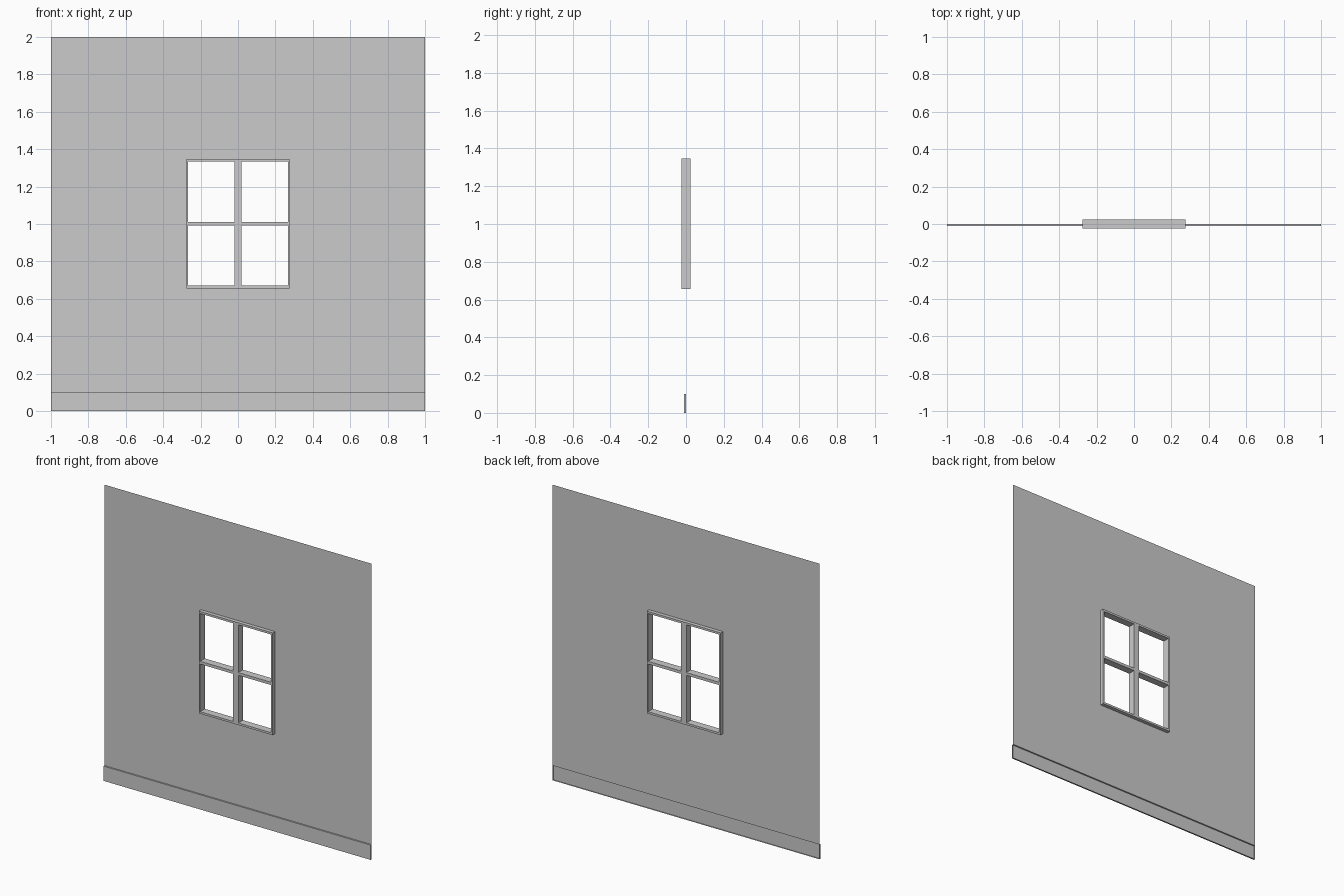
import bpy, bmesh

if "Cube" in bpy.data.objects:
    bpy.data.objects.remove(bpy.data.objects["Cube"])


def upright_grid(name, xs, zs, is_hole, y=0.0):
    """Vertical panel of rectangular cells, leaving out the hole cells."""
    bm = bmesh.new()
    v = [[bm.verts.new((x, y, z)) for z in zs] for x in xs]
    for i in range(len(xs) - 1):
        for k in range(len(zs) - 1):
            if not is_hole(i, k):
                bm.faces.new((v[i][k], v[i + 1][k], v[i + 1][k + 1], v[i][k + 1]))
    mesh = bpy.data.meshes.new(name)
    bm.to_mesh(mesh)
    bm.free()
    obj = bpy.data.objects.new(name, mesh)
    bpy.context.collection.objects.link(obj)
    return obj


# Wall sheet above the skirting, with the window opening
upright_grid("wall", [-1, -0.27, 0.27, 1], [0.1, 0.663, 1.342, 2],
             lambda i, k: i == 1 and k == 1)

# Window frame with a thick vertical and thin horizontal glazing bar
frame = upright_grid("window_frame",
                     [-0.276, -0.266, -0.02, 0.02, 0.266, 0.276],
                     [0.656, 0.67, 0.992, 1.011, 1.334, 1.348],
                     lambda i, k: i in (1, 3) and k in (1, 3))
solid = frame.modifiers.new("depth", 'SOLIDIFY')
solid.thickness = 0.05
solid.offset = 0

# Skirting board: shallow box, open at the back
bm = bmesh.new()
bmesh.ops.create_cube(bm, size=1)
for vert in bm.verts:
    vert.co = (vert.co.x * 2, vert.co.y * 0.01 - 0.005, vert.co.z * 0.1 + 0.05)
bm.normal_update()
bmesh.ops.delete(bm, geom=[f for f in bm.faces if f.normal.y > 0.9],
                 context='FACES_ONLY')
mesh = bpy.data.meshes.new("skirting_board")
bm.to_mesh(mesh)
bm.free()
bpy.context.collection.objects.link(bpy.data.objects.new("skirting_board", mesh))
